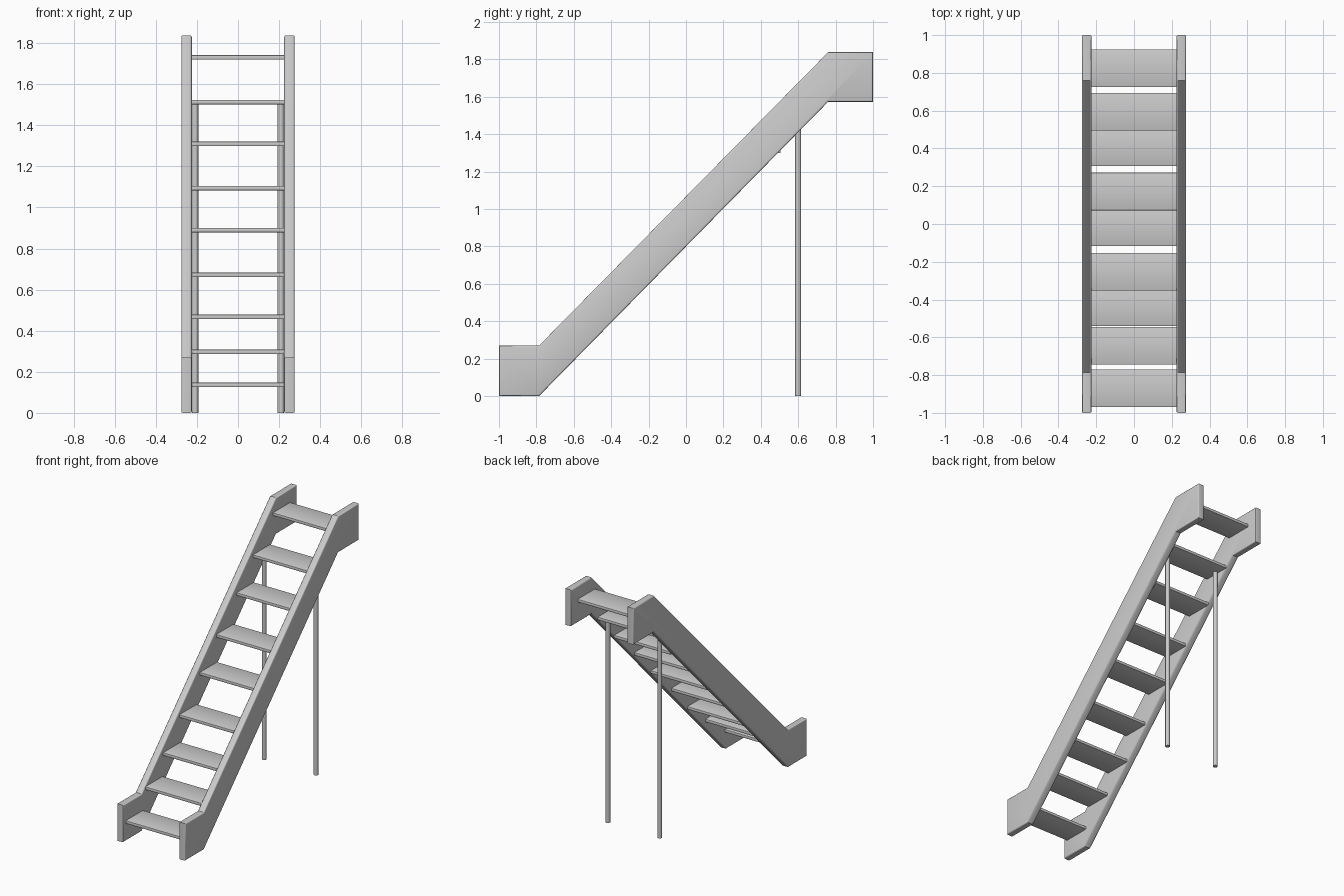
import bpy, bmesh
from math import radians

if "Cube" in bpy.data.objects:
    bpy.data.objects.remove(bpy.data.objects["Cube"])


def finish(name, bm, smooth=True):
    bmesh.ops.recalc_face_normals(bm, faces=bm.faces)
    mesh = bpy.data.meshes.new(name)
    bm.to_mesh(mesh)
    bm.free()
    ob = bpy.data.objects.new(name, mesh)
    bpy.context.collection.objects.link(ob)
    if smooth:
        bpy.ops.object.select_all(action='DESELECT')
        ob.select_set(True)
        bpy.context.view_layer.objects.active = ob
        bpy.ops.object.shade_smooth_by_angle(angle=radians(40))
    return ob


def extrude_profile(name, profile, x0, x1, bevel):
    """Side profile (y, z) extruded along x, with rounded rim edges."""
    bm = bmesh.new()
    face = bm.faces.new([bm.verts.new((x0, y, z)) for y, z in profile])
    res = bmesh.ops.extrude_face_region(bm, geom=[face])
    verts = [v for v in res['geom'] if isinstance(v, bmesh.types.BMVert)]
    bmesh.ops.translate(bm, verts=verts, vec=(x1 - x0, 0, 0))
    rim = [e for e in bm.edges if abs(e.verts[0].co.x - e.verts[1].co.x) < 1e-5]
    bmesh.ops.bevel(bm, geom=rim, offset=bevel, segments=3, profile=0.5,
                    affect='EDGES', clamp_overlap=True)
    return finish(name, bm)


def tread(name, y0, z, depth=0.2, half_width=0.227, thick=0.022, bevel=0.004):
    bm = bmesh.new()
    bmesh.ops.create_cube(bm, size=1)
    for v in bm.verts:
        v.co = (v.co.x * 2 * half_width, y0 + (v.co.y + 0.5) * depth, z + v.co.z * thick)
    # Round the long edges only
    long_edges = [e for e in bm.edges if abs(e.verts[0].co.x - e.verts[1].co.x) > 0.1]
    bmesh.ops.bevel(bm, geom=long_edges, offset=bevel, segments=2, profile=0.5,
                    affect='EDGES')
    return finish(name, bm)


def post(name, x, y, radius, height):
    bm = bmesh.new()
    bmesh.ops.create_cone(bm, cap_ends=True, segments=16, radius1=radius,
                          radius2=radius, depth=height)
    bmesh.ops.translate(bm, verts=bm.verts, vec=(x, y, height / 2))
    return finish(name, bm)


# Side stringers and support posts, one per side
profile = [(-1, 0), (-0.785, 0), (0.76, 1.573), (1, 1.573),
           (1, 1.838), (0.76, 1.838), (-0.785, 0.27), (-1, 0.27)]
for side, s in (("left", -1), ("right", 1)):
    extrude_profile(f"{side}_stringer", profile, s * 0.225, s * 0.276, 0.008)
    post(f"{side}_support_post", s * 0.209, 0.6, 0.016, 1.505)

# Treads: front edge y, centre height z
steps = [(-0.97, 0.136), (-0.745, 0.297), (-0.54, 0.467), (-0.353, 0.672),
         (-0.117, 0.89), (0.072, 1.094), (0.306, 1.309), (0.494, 1.513),
         (0.724, 1.731)]
for i, (y, z) in enumerate(steps, 1):
    tread(f"tread_{i}", y, z)
